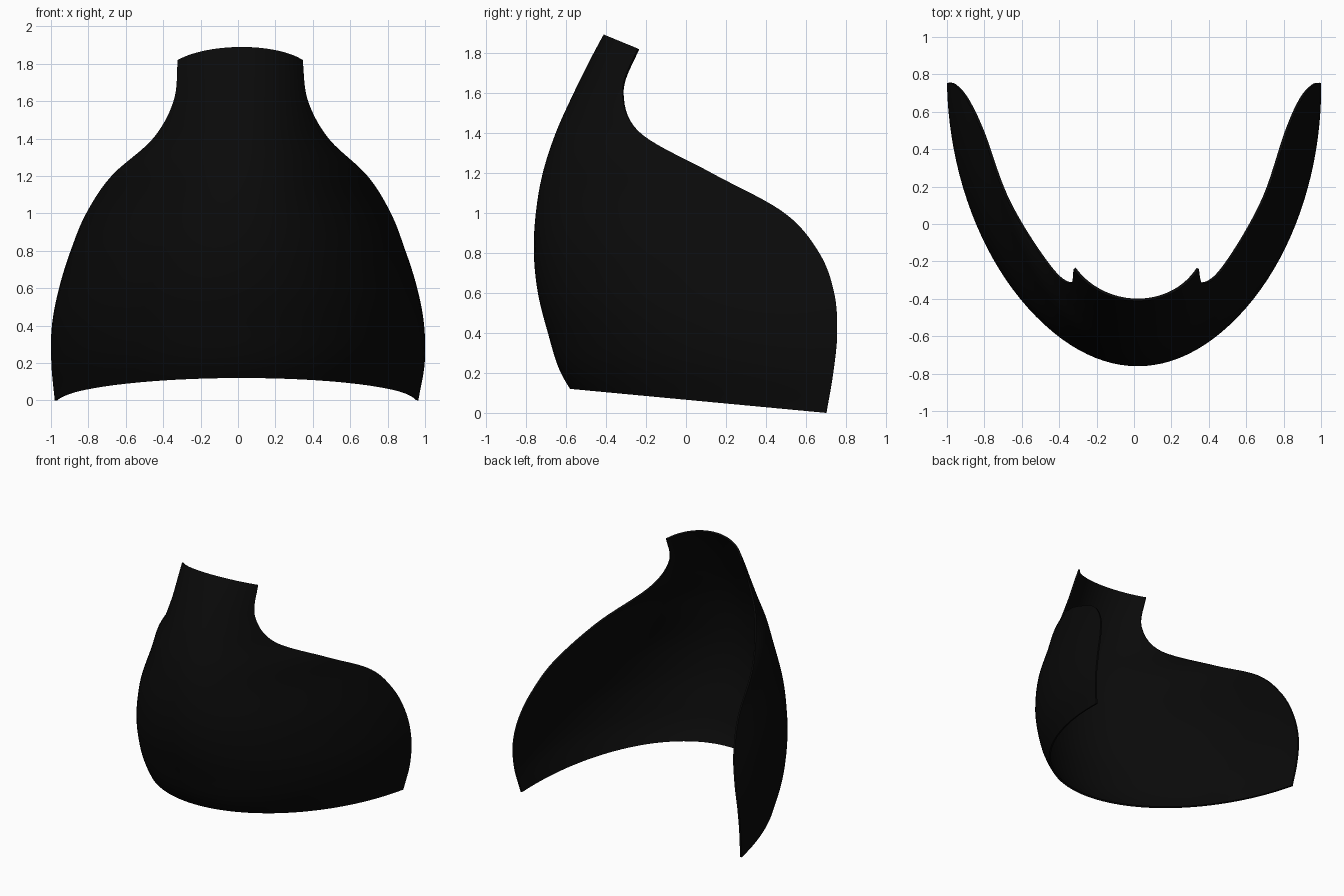
import bpy, bmesh, math

cube = bpy.data.objects.get("Cube")
if cube:
    bpy.data.objects.remove(cube)

# Profiles sampled every 0.2 in height, from z = 0 to z = 2
STEP = 0.2
FRONT_Y = [-.50, -.625, -.69, -.74, -.76, -.75, -.715, -.65, -.56, -.46, -.35]
REAR_Y = [.70, .735, .755, .74, .665, .49, .125, -.23, -.318, -.25, -.14]
HALF_WIDTH = [.972, .998, .995, .957, .895, .815, .685, .47, .36, .336, .33]
SWEEP = [82, 88, 90, 90, 88, 78, 64, 56, 56, 58, 60]  # arc of each half section
LEAN = [-.008, 0, 0, 0, 0, .003, .008, .015, .015, .012, .01]
ROWS, COLS = 72, 64


def sample(profile, z):
    """Smooth curve through evenly spaced profile values."""
    f = min(max(z / STEP, 0), len(profile) - 1.001)
    i = int(f)
    t = f - i
    b, c = profile[i], profile[i + 1]
    a = profile[i - 1] if i > 0 else 2 * b - c
    d = profile[i + 2] if i + 2 < len(profile) else 2 * c - b
    return b + t / 2 * (c - a + t * (2*a - 5*b + 4*c - d + t * (3*(b - c) + d - a)))


def shell_point(u, v):
    """u runs across from wing to wing, v runs from hem to collar."""
    edge_z, front_z = 1.82 * v, 0.12 + 1.77 * v
    rear, front = sample(REAR_Y, edge_z), sample(FRONT_Y, front_z)
    sweep = math.radians(sample(SWEEP, edge_z))
    side = math.sin(u * sweep) / math.sin(sweep)
    back = (1 - math.cos(u * sweep)) / (1 - math.cos(sweep))
    lean = sample(LEAN, edge_z)
    return (sample(HALF_WIDTH, edge_z) * side + lean + (0.02 - lean) * (1 - back),
            front + (rear - front) * back,
            front_z + (edge_z - front_z) * back)


black = bpy.data.materials.new("soft_black")
black.use_nodes = True
colour = (0.003, 0.003, 0.003, 1)
black.diffuse_color = colour
black.node_tree.nodes["Principled BSDF"].inputs["Base Color"].default_value = colour

# Curved wraparound shell
bm = bmesh.new()
grid = [[bm.verts.new(shell_point(2 * c / COLS - 1, r / ROWS)) for c in range(COLS + 1)]
        for r in range(ROWS + 1)]
for r in range(ROWS):
    for c in range(COLS):
        bm.faces.new((grid[r][c], grid[r][c + 1], grid[r + 1][c + 1], grid[r + 1][c]))
mesh = bpy.data.meshes.new("chest_shell")
bm.to_mesh(mesh)
bm.free()
mesh.materials.append(black)
shell = bpy.data.objects.new("chest_shell", mesh)
bpy.context.collection.objects.link(shell)

# Thin wall, grown inwards
wall = shell.modifiers.new("wall", 'SOLIDIFY')
wall.thickness = 0.014
wall.offset = -1

bpy.context.view_layer.objects.active = shell
shell.select_set(True)
bpy.ops.object.modifier_apply(modifier=wall.name)
bpy.ops.object.shade_smooth_by_angle(angle=math.radians(40))
